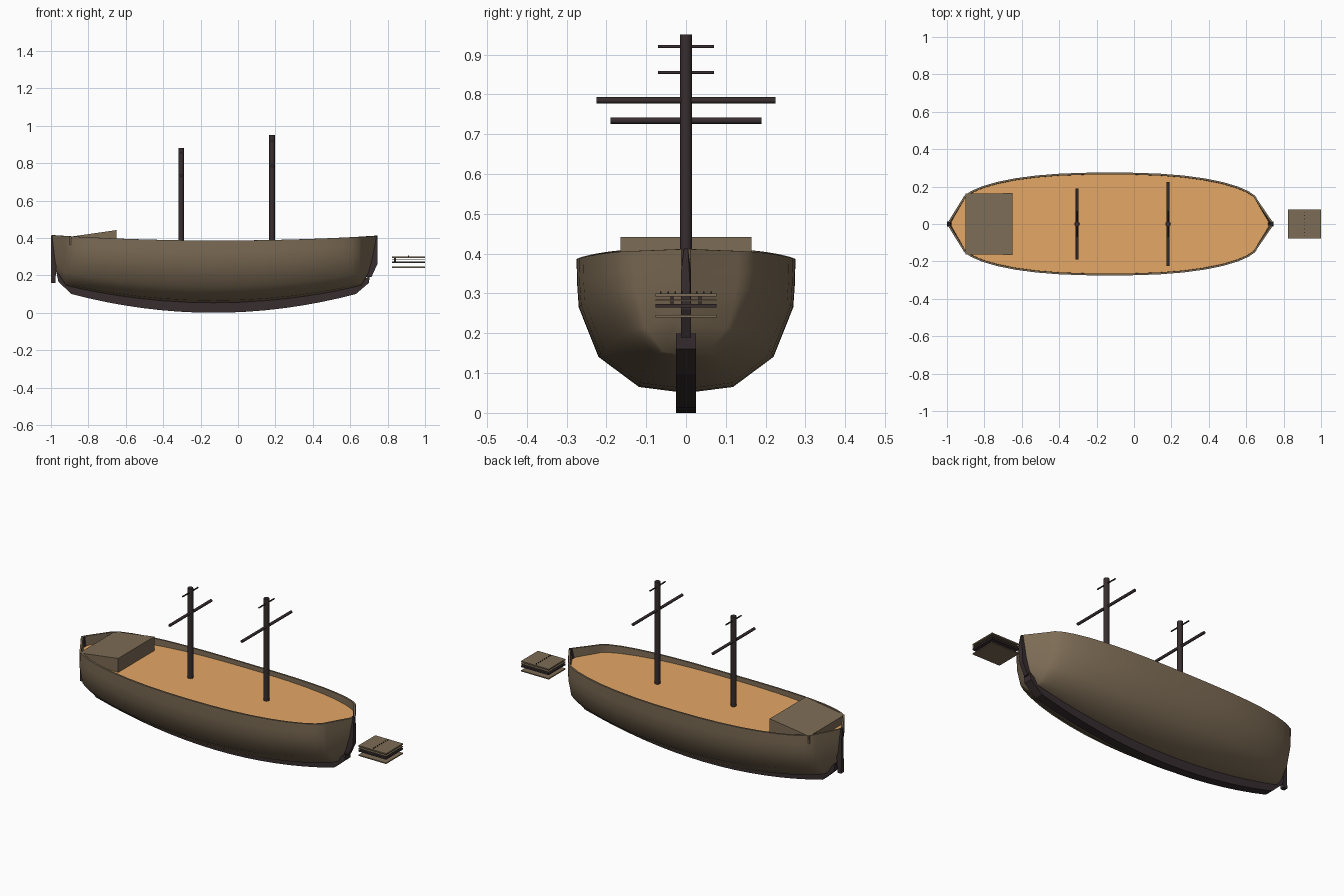
import bpy, bmesh, math

if "Cube" in bpy.data.objects:
    bpy.data.objects.remove(bpy.data.objects["Cube"], do_unlink=True)


def material(name, rgb):
    m = bpy.data.materials.new(name)
    m.use_nodes = True
    m.diffuse_color = (*rgb, 1)
    m.node_tree.nodes["Principled BSDF"].inputs["Base Color"].default_value = (*rgb, 1)
    return m


BROWN = material("weathered brown", (0.205, 0.15, 0.092))
DECK = material("deck tan", (0.78, 0.39, 0.13))
DARK = material("dark timber", (0.038, 0.026, 0.028))


def make(name, verts, faces, mat):
    me = bpy.data.meshes.new(name)
    me.from_pydata(verts, [], faces)
    me.materials.append(mat)
    ob = bpy.data.objects.new(name, me)
    bpy.context.collection.objects.link(ob)
    return ob


def fix_normals(ob):
    bm = bmesh.new()
    bm.from_mesh(ob.data)
    bmesh.ops.recalc_face_normals(bm, faces=bm.faces)
    bm.to_mesh(ob.data)
    bm.free()


def smooth(ob, degrees):
    bpy.ops.object.select_all(action="DESELECT")
    ob.select_set(True)
    bpy.context.view_layer.objects.active = ob
    for mod in list(ob.modifiers):
        bpy.ops.object.modifier_apply(modifier=mod.name)
    bpy.ops.object.shade_smooth_by_angle(angle=math.radians(degrees))


def prism(name, profile, mat):
    """Side profile of (x, z, half width) points, mirrored across y = 0."""
    n = len(profile)
    verts = [(x, s * w, z) for s in (-1, 1) for x, z, w in profile]
    faces = [tuple(range(n)), tuple(range(2 * n - 1, n - 1, -1))]
    faces += [(i, (i + 1) % n, (i + 1) % n + n, i + n) for i in range(n)]
    ob = make(name, verts, faces, mat)
    fix_normals(ob)
    return ob


def box(name, x0, x1, y0, y1, z0, z1, mat):
    ob = prism(name, [(x, z, (y1 - y0) / 2) for x, z in
                      ((x0, z0), (x1, z0), (x1, z1), (x0, z1))], mat)
    ob.location.y = (y0 + y1) / 2
    return ob


def rod(name, radius, length, location, mat, along_y=False):
    bpy.ops.mesh.primitive_cylinder_add(vertices=12, radius=radius, depth=length, location=location)
    ob = bpy.context.object
    ob.name = name
    ob.rotation_euler.x = math.pi / 2 if along_y else 0
    ob.data.materials.append(mat)
    smooth(ob, 40)


# Hull outline: full rounded sides closing to a point at both ends
MIDDLE, HALF = -0.13, 0.79
DECK_Z = 0.361


def half_width(u):
    return 0.13 + 0.145 * max(0, 1 - abs(u) ** 2.5) ** 0.6


us = [-math.cos(math.pi * i / 18) for i in range(19)]
STATIONS = [(-0.994, 0.011, 0.022)]
STATIONS += [(MIDDLE + HALF * u, half_width(u), 0) for u in us]
STATIONS += [(0.741, 0.011, -0.036)]
SECTION = [(1, 1), (0.995, 0.82), (0.98, 0.64), (0.8, 0.27), (0.43, 0.045), (0, 0)]


def bow_curve(x):
    return ((x - MIDDLE) / 0.76) ** 2


def keel_line(x):
    return 0.05 + 0.085 * bow_curve(x) + (0.06 if x < -0.95 or x > 0.7 else 0)


def rail(x):
    return 0.386 + 0.027 * ((x + 0.1) / 0.87) ** 2


ring = SECTION + [(-w, t) for w, t in SECTION[-2::-1]]
verts = [(x + rake * (1 - t), hw * w, keel_line(x) + t * (rail(x) - keel_line(x)))
         for x, hw, rake in STATIONS for w, t in ring]
n = len(ring)
faces = [(i * n + j, (i + 1) * n + j, (i + 1) * n + j + 1, i * n + j + 1)
         for i in range(len(STATIONS) - 1) for j in range(n - 1)]
hull = make("hull", verts, faces, BROWN)
shell = hull.modifiers.new("planking", "SOLIDIFY")
shell.thickness = 0.01
shell.offset = -1
smooth(hull, 62)

# Deck inside the bulwarks
side = [(x + rake * 0.2, max(hw - 0.006, 0.004)) for x, hw, rake in STATIONS]
outline = [(x, -w, DECK_Z) for x, w in side] + [(x, w, DECK_Z) for x, w in reversed(side)]
make("deck", outline, [tuple(range(len(outline)))], DECK)

# Keel following the hull bottom, with stem and stern posts
xs = [-0.89 + 1.52 * i / 16 for i in range(17)]
lower = [(-0.96, 0.165, 0.025)] + [(x, 0.1 * bow_curve(x), 0.025) for x in xs] + [(0.7, 0.16, 0.025)]
upper = [(0.705, 0.2, 0.025)] + [(x, keel_line(x) + 0.006, 0.025) for x in reversed(xs)]
prism("keel", lower + upper + [(-0.972, 0.22, 0.025)], DARK)
prism("stem_post", [(0.68, 0.19, 0.013), (0.713, 0.19, 0.013), (0.745, 0.26, 0.013),
                    (0.745, 0.36, 0.012), (0.745, 0.413, 0.005), (0.728, 0.413, 0.005),
                    (0.705, 0.3, 0.013)], DARK)
prism("stern_post", [(-1, 0.16, 0.013), (-0.977, 0.16, 0.013), (-0.968, 0.3, 0.013),
                     (-0.98, 0.413, 0.006), (-1, 0.413, 0.006)], DARK)

# Sloping cabin at the stern
prism("stern_cabin", [(-0.9, DECK_Z, 0.16), (-0.65, DECK_Z, 0.165),
                      (-0.65, 0.442, 0.165), (-0.9, 0.406, 0.162)], BROWN)

# Masts with a long yard and a short upper spar each
for label, x, top, yard_z, yard_half, spar_z in (("fore", 0.182, 0.95, 0.785, 0.225, 0.92),
                                                 ("aft", -0.304, 0.88, 0.734, 0.19, 0.855)):
    rod(label + "_mast", 0.015, top - 0.3, (x, 0, (top + 0.3) / 2), DARK)
    rod(label + "_yard", 0.008, 2 * yard_half, (x, 0, yard_z), DARK, True)
    rod(label + "_spar", 0.004, 0.14, (x, 0, spar_z), DARK, True)

# Stack of thin loose platforms ahead of the bow
for i, (z, h, mat) in enumerate(((0.24, 0.006, BROWN), (0.265, 0.009, DARK),
                                 (0.281, 0.004, BROWN), (0.293, 0.007, BROWN))):
    box(f"platform_{i + 1}", 0.823, 1.0, -0.077, 0.077, z, z + h, mat)
for i in range(8):
    y = -0.063 + i * 0.018
    box(f"platform_pin_{i + 1}", 0.909, 0.913, y - 0.002, y + 0.002, 0.298, 0.305, DARK)
for y in (-0.035, 0.035):
    box("platform_block", 0.835, 0.845, y - 0.004, y + 0.004, 0.274, 0.293, DARK)
